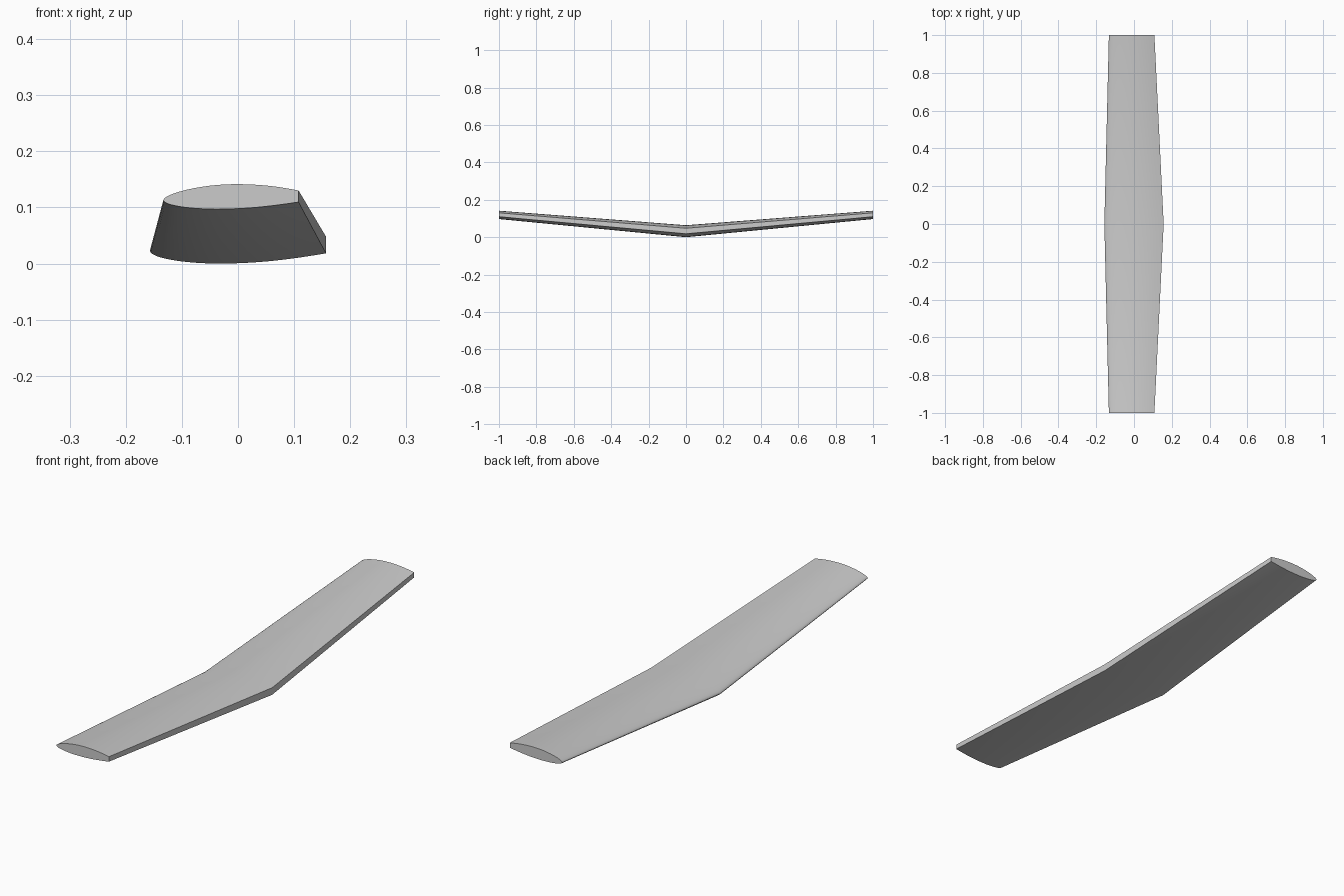
import bpy
import bmesh
import math
from mathutils import Vector
from mathutils.geometry import interpolate_bezier

cube = bpy.data.objects.get("Cube")
if cube:
    bpy.data.objects.remove(cube, do_unlink=True)

# Colour
grey = bpy.data.materials.new("light_grey")
grey.use_nodes = True
colour = (0.6, 0.6, 0.6, 1)
grey.diffuse_color = colour
grey.node_tree.nodes["Principled BSDF"].inputs["Base Color"].default_value = colour


def curve(a, b, c, d, steps=12):
    """Points of one airfoil segment, without its last point."""
    pts = [Vector((p[0], p[1], 0)) for p in (a, b, c, d)]
    return interpolate_bezier(*pts, steps + 1)[:-1]


# Airfoil profile: chord fraction and thickness fraction
nose, crest, belly = (0, 0.36), (0.53, 1), (0.39, 0)
tail_top, tail_low = (1, 0.745), (1, 0.285)
profile = curve(nose, (0, 0.60), (0.27, 1), crest)
profile += curve(crest, (0.75, 1), (0.88, 0.87), tail_top)
profile.append(Vector((*tail_top, 0)))
profile += curve(tail_low, (0.8, 0.12), (0.62, 0), belly)
profile += curve(belly, (0.2, 0), (0, 0.15), nose)

# Sections: y, leading x, trailing x, base z, thickness
tip = (-0.133, 0.108, 0.097, 0.0445)
root = (-0.157, 0.157, 0.0, 0.064)
sections = [(-1, *tip), (0, *root), (1, *tip)]

bm = bmesh.new()
rings = []
for y, x0, x1, z0, thick in sections:
    rings.append([bm.verts.new((x0 + p.x * (x1 - x0), y, z0 + p.y * thick))
                  for p in profile])

# Skin between sections, and flat tip caps
n = len(profile)
for a, b in zip(rings, rings[1:]):
    for i in range(n):
        j = (i + 1) % n
        bm.faces.new((a[i], a[j], b[j], b[i]))
bm.faces.new(rings[0])
bm.faces.new(rings[-1])
bmesh.ops.recalc_face_normals(bm, faces=bm.faces)

mesh = bpy.data.meshes.new("wing")
bm.to_mesh(mesh)
bm.free()
mesh.materials.append(grey)
wing = bpy.data.objects.new("wing", mesh)
bpy.context.collection.objects.link(wing)

# Smooth skin with sharp trailing edge and tips
bpy.context.view_layer.objects.active = wing
wing.select_set(True)
bpy.ops.object.shade_smooth_by_angle(angle=math.radians(30))
